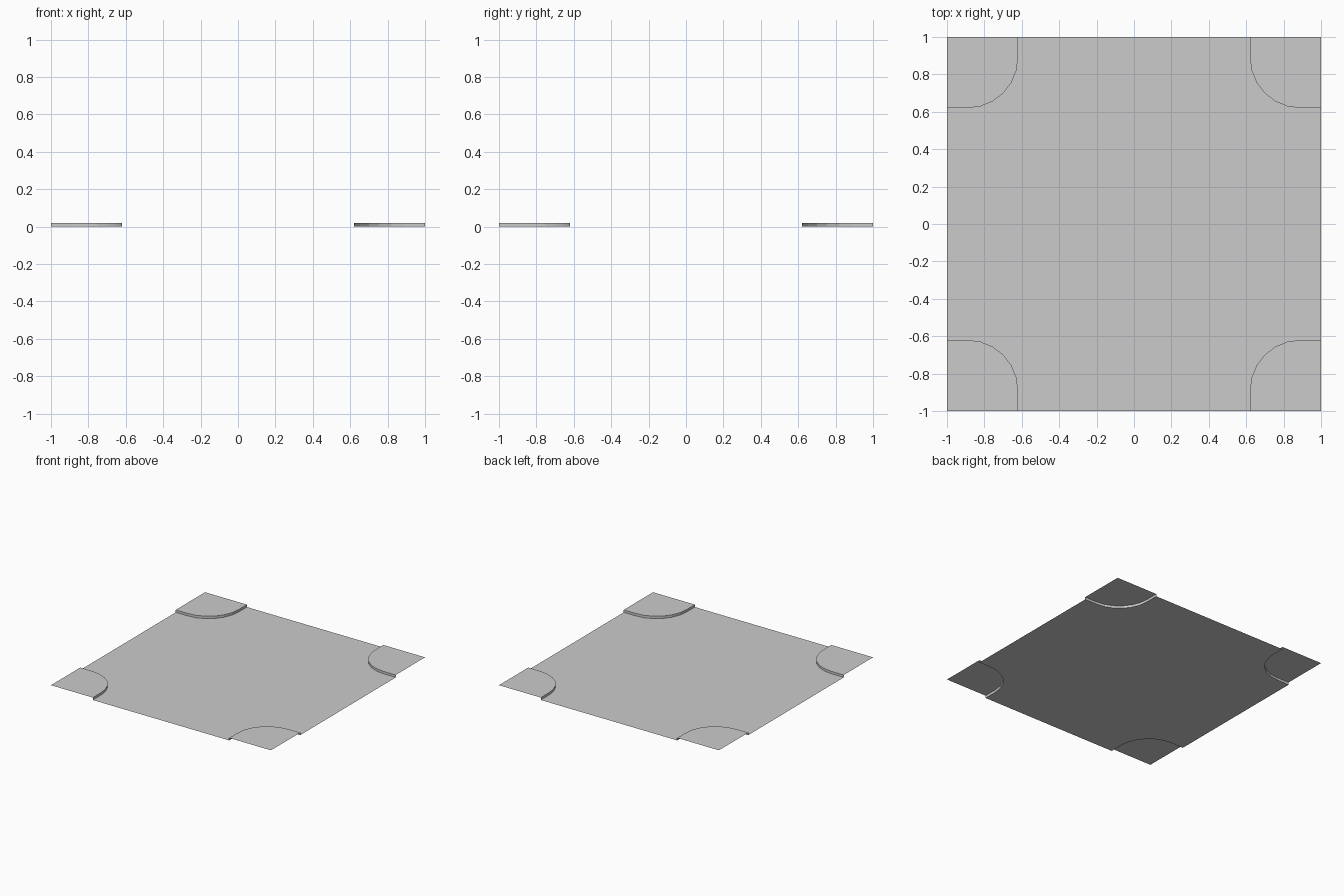
import bpy
from math import cos, sin, radians
from mathutils import Matrix

if "Cube" in bpy.data.objects:
    bpy.data.objects.remove(bpy.data.objects["Cube"])

KERB = 0.02      # pavement height above the road
INNER = 0.62     # where the pavement meets the tile edge
RADIUS = 0.27    # kerb corner radius
LINE = 0.973     # inner edge of the painted stop lines


def turn(points, quarter):
    rot = Matrix.Rotation(radians(90 * quarter), 3, 'Z')
    return [(round(x * rot[0][0] + y * rot[0][1], 5),
             round(x * rot[1][0] + y * rot[1][1], 5)) for x, y in points]


def make(name, verts, faces):
    mesh = bpy.data.meshes.new(name)
    mesh.from_pydata(verts, [], faces)
    mesh.update()
    obj = bpy.data.objects.new(name, mesh)
    bpy.context.collection.objects.link(obj)
    return obj


def flat(name, outline, z):
    return make(name, [(x, y, z) for x, y in outline], [range(len(outline))])


# Kerb curve of the front right corner, six segments
c = INNER + RADIUS
arc = [(c + RADIUS * cos(radians(a)), -c + RADIUS * sin(radians(a)))
       for a in range(180, 89, -15)]
kerb_path = [(INNER, -1)] + arc + [(1, -INNER)]
stripe = [(0, -1), (INNER, -1), (INNER, -LINE), (0, -LINE)]
road_quarter = [(0, -1), (0, -LINE), (INNER, -LINE)] + arc + [(1, -INNER)]

road = []
for q in range(4):
    road += turn(road_quarter, q)

    # Raised pavement: flat top plus vertical kerb
    path = turn(kerb_path, q)
    n = len(path)
    verts = [(x, y, KERB) for x, y in path] + [(x, y, 0) for x, y in path]
    verts += [(x, y, KERB) for x, y in turn([(1, -1)], q)]
    faces = [list(range(n - 1, -1, -1)) + [2 * n]]
    faces += [(i, i + 1, n + i + 1, n + i) for i in range(n - 1)]
    make(f"pavement_corner_{q + 1}", verts, faces)

    # Painted stop line, flush with the road
    flat(f"stop_line_{q + 1}", turn(stripe, q), 0)

# Road surface
flat("road_surface", road, 0)
